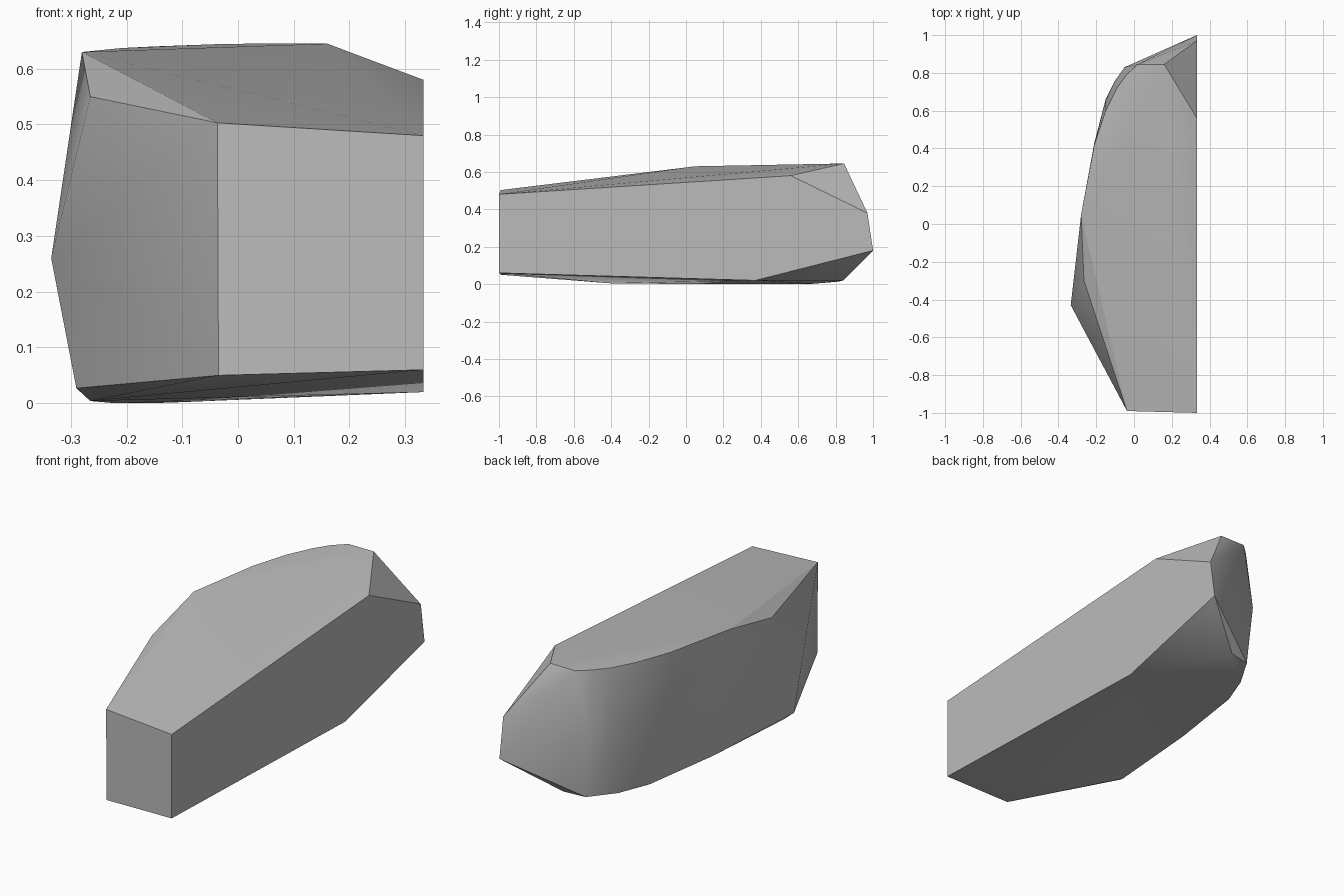
import bpy
import bmesh
import math

# Remove the default cube only
default_cube = bpy.data.objects.get("Cube")
if default_cube is not None:
    bpy.data.objects.remove(default_cube, do_unlink=True)


def make_material(name, color):
    """Create a plain matte material with one flat colour."""
    material = bpy.data.materials.new(name)
    material.use_nodes = True
    material.diffuse_color = color
    shader = material.node_tree.nodes.get("Principled BSDF")
    shader.inputs["Base Color"].default_value = color
    shader.inputs["Roughness"].default_value = 1
    return material


def hull_object(name, points, material, smooth_angle):
    """Wrap a set of outline points in one convex solid."""
    bm = bmesh.new()
    for point in points:
        bm.verts.new(point)
    result = bmesh.ops.convex_hull(bm, input=bm.verts[:])
    loose = [item for item in result["geom_interior"] + result["geom_unused"]
             if isinstance(item, bmesh.types.BMVert) and not item.link_faces]
    bmesh.ops.delete(bm, geom=list(set(loose)), context='VERTS')
    # Join triangles that lie in one flat plane
    bmesh.ops.dissolve_limit(bm, angle_limit=math.radians(1),
                             verts=bm.verts[:], edges=bm.edges[:])
    bmesh.ops.recalc_face_normals(bm, faces=bm.faces[:])
    mesh = bpy.data.meshes.new(name)
    bm.to_mesh(mesh)
    bm.free()
    mesh.materials.append(material)

    block = bpy.data.objects.new(name, mesh)
    bpy.context.collection.objects.link(block)
    bpy.ops.object.select_all(action='DESELECT')
    block.select_set(True)
    bpy.context.view_layer.objects.active = block
    bpy.ops.object.shade_smooth_by_angle(angle=math.radians(smooth_angle))
    return block


# Flat cut side: profile in y and z, all on one plane
cut_plane = .333
cut_profile = [(-1, .06), (-1, .48), (.56, .58), (.97, .38), (1, .18), (.37, .02)]
cut_side = [(cut_plane, y, z) for y, z in cut_profile]

# Narrow front end, on the rounded side
front_edge = [(-.035, -.99, .05), (-.037, -.99, .503)]

# Curved rim of the top face, from front to back
top_rim = [(-.265, -.3, .55), (-.28, .05, .63), (-.21, .42, .637),
           (-.15, .6, .64), (-.09, .72, .642), (-.04, .79, .644),
           (.02, .845, .645), (.16, .845, .645)]

# Bulging wall between the two rims
wall = [(-.335, -.43, .26), (-.21, .43, .35), (-.15, .66, .33),
        (-.1, .76, .33), (-.05, .83, .33)]

# Curved rim of the underside, from front to back
bottom_rim = [(-.29, -.44, .027), (-.265, -.4, .004), (-.22, .11, 0),
              (-.16, .52, 0), (-.1, .68, .002), (-.02, .82, .014),
              (.09, .84, .02)]

# Faceted stone block
stone_grey = make_material("stone_grey", (.5, .5, .5, 1))
hull_object("stone_block", cut_side + front_edge + top_rim + wall + bottom_rim,
            stone_grey, smooth_angle=30)
